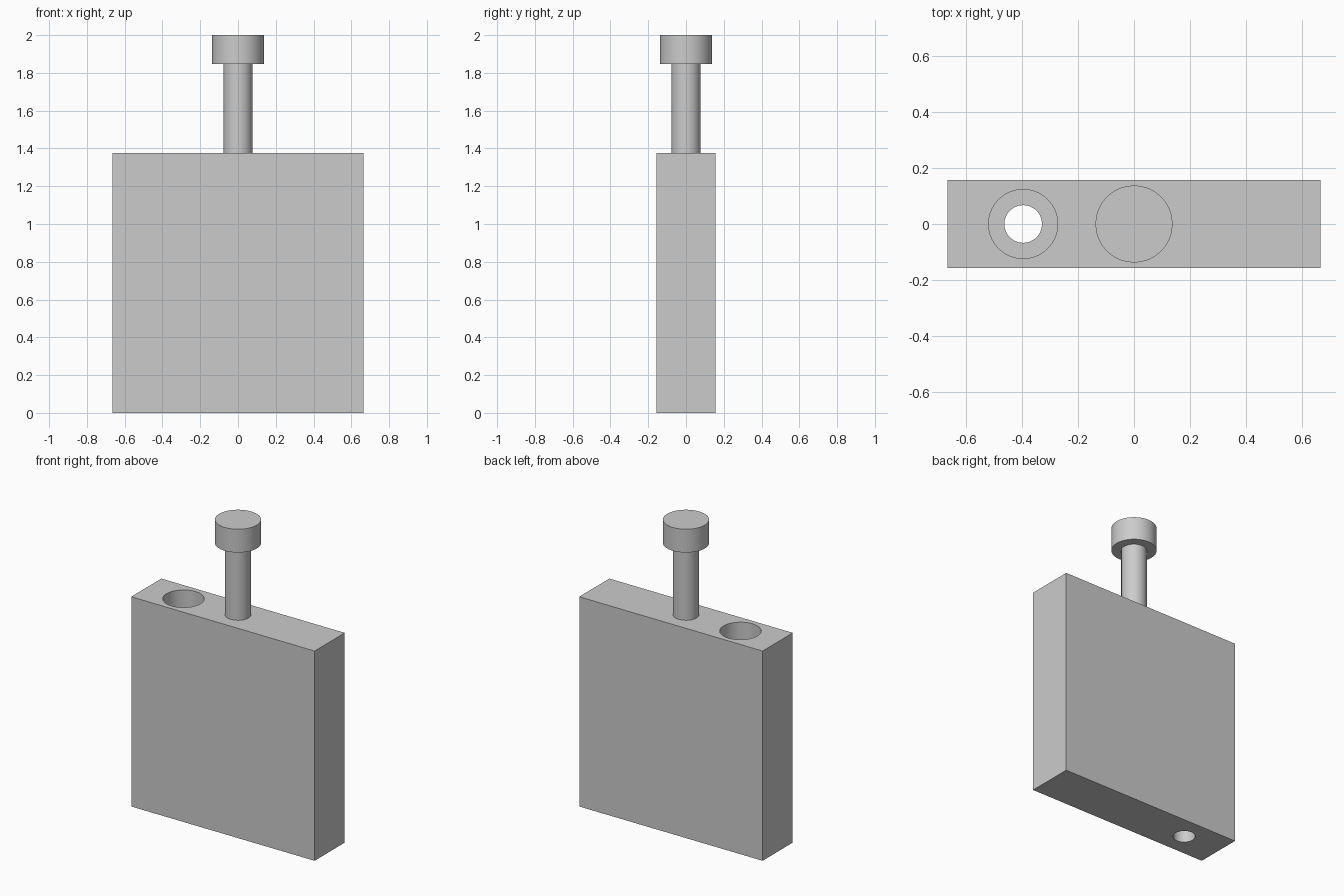
import bpy
import math

default = bpy.data.objects.get("Cube")
if default:
    bpy.data.objects.remove(default, do_unlink=True)

# One plain grey for everything
grey = bpy.data.materials.new("plain grey")
grey.use_nodes = True
colour = (0.6, 0.6, 0.6, 1)
grey.diffuse_color = colour
grey.node_tree.nodes["Principled BSDF"].inputs["Base Color"].default_value = colour

BLOCK_TOP = 1.375
HOLE_X = -0.395


def activate(obj):
    bpy.ops.object.select_all(action='DESELECT')
    obj.select_set(True)
    bpy.context.view_layer.objects.active = obj


def cylinder(name, radius, bottom, top, x=0):
    bpy.ops.mesh.primitive_cylinder_add(
        vertices=96, radius=radius, depth=top - bottom,
        location=(x, 0, (bottom + top) / 2))
    obj = bpy.context.object
    obj.name = name
    obj.data.materials.append(grey)
    bpy.ops.object.shade_smooth_by_angle(angle=math.radians(30))
    return obj


def cut(target, cutter):
    cutter.hide_render = True
    mod = target.modifiers.new("cut", 'BOOLEAN')
    mod.operation = 'DIFFERENCE'
    mod.solver = 'EXACT'
    mod.object = cutter
    activate(target)
    bpy.ops.object.modifier_apply(modifier=mod.name)
    bpy.data.objects.remove(cutter, do_unlink=True)


# Flat rectangular block
bpy.ops.mesh.primitive_cube_add(size=1, location=(0, 0, BLOCK_TOP / 2))
block = bpy.context.object
block.name = "block"
block.scale = (1.33, 0.312, BLOCK_TOP)
bpy.ops.object.transform_apply(location=False, rotation=False, scale=True)
block.data.materials.append(grey)

# Counterbored hole running through the full height
cut(block, cylinder("through_hole", 0.067, -0.1, BLOCK_TOP + 0.1, HOLE_X))
cut(block, cylinder("counterbore", 0.123, BLOCK_TOP - 0.13, BLOCK_TOP + 0.1, HOLE_X))
activate(block)
bpy.ops.object.shade_smooth_by_angle(angle=math.radians(30))

# Screw standing in the middle of the block
cylinder("screw_shaft", 0.077, BLOCK_TOP - 0.2, 1.85)
cylinder("screw_head", 0.137, 1.847, 2.0)
